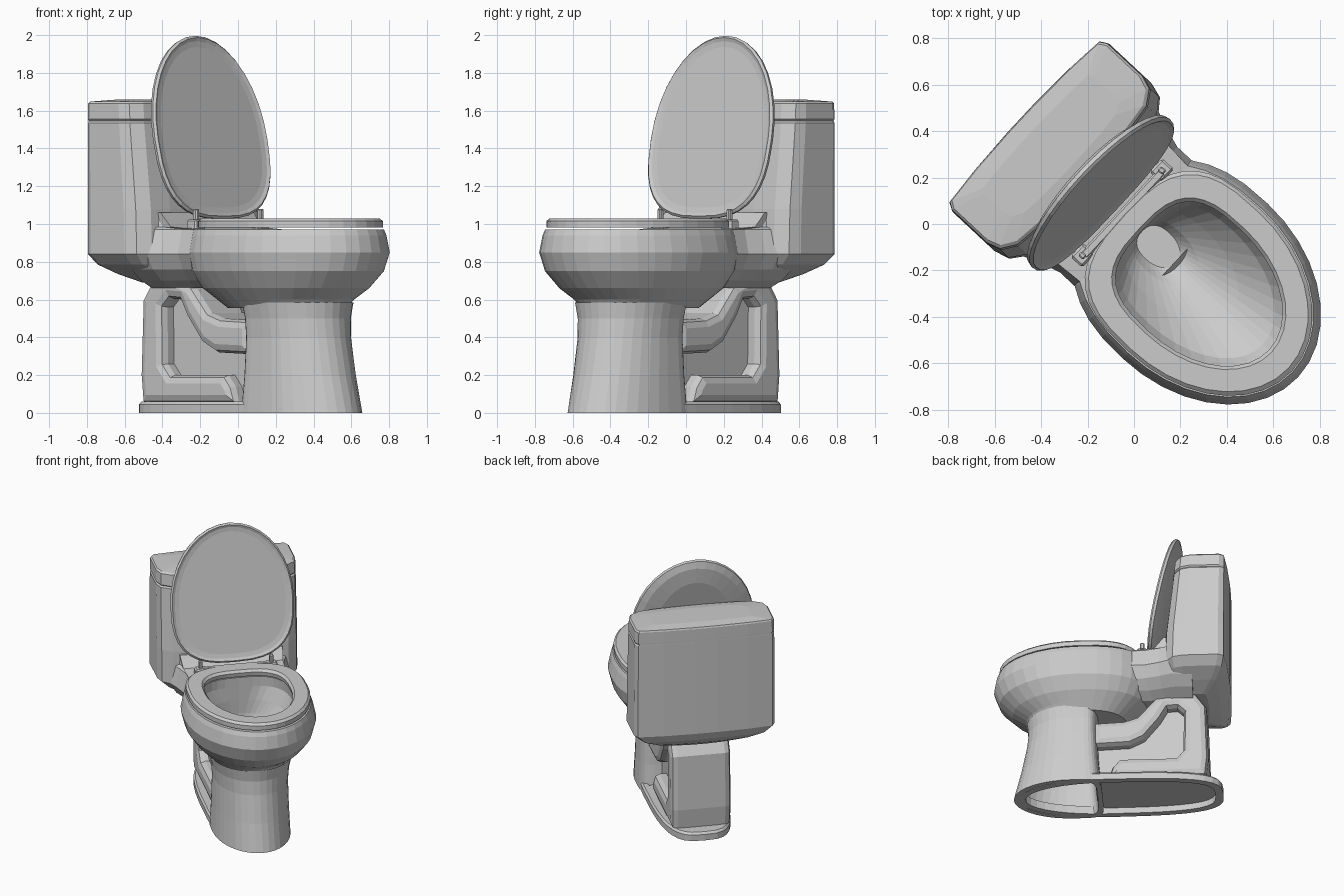
import bpy, bmesh, math
from mathutils import Matrix, Vector

if "Cube" in bpy.data.objects:
    bpy.data.objects.remove(bpy.data.objects["Cube"])

TURN = Matrix.Rotation(math.radians(-43), 4, 'Z')   # modelled facing +x, then turned
N = 36


def finish(name, bm):
    bmesh.ops.recalc_face_normals(bm, faces=bm.faces)
    bm.transform(TURN)
    me = bpy.data.meshes.new(name)
    bm.to_mesh(me)
    bm.free()
    ob = bpy.data.objects.new(name, me)
    bpy.context.collection.objects.link(ob)
    return ob


def loft(name, rings, wrap=False):
    """Skin a stack of equal rings; cap the ends, or wrap last to first."""
    bm = bmesh.new()
    vs = [[bm.verts.new(p) for p in r] for r in rings]
    n = len(rings[0])
    pairs = list(zip(vs, vs[1:])) + ([(vs[-1], vs[0])] if wrap else [])
    for a, b in pairs:
        for i in range(n):
            j = (i + 1) % n
            bm.faces.new((a[i], a[j], b[j], b[i]))
    if not wrap:
        bm.faces.new(vs[0])
        bm.faces.new(vs[-1])
    return finish(name, bm)


def egg(z, back, front, hw, cx=0.36, e=2.5):
    """Elliptical front half, superelliptical (squarer) back half."""
    pts = []
    for i in range(N):
        t = 2 * math.pi * i / N
        c, s = math.cos(t), math.sin(t)
        if c >= 0:
            pts.append((cx + (front - cx) * c, hw * s, z))
        else:
            pts.append((cx - (cx - back) * abs(c) ** (2 / e),
                        hw * math.copysign(abs(s) ** (2 / e), s), z))
    return pts


def mirror_ring(half, z, kx=1, ky=1, px=0):
    """Mirror a half outline across y=0 and scale it about x=px."""
    full = half + [(x, -y) for x, y in reversed(half)]
    return [(px + (x - px) * kx, y * ky, z) for x, y in full]


def block(name, lo, hi, bevel=0.0):
    bm = bmesh.new()
    bmesh.ops.create_cube(bm, size=1)
    lo, hi = Vector(lo), Vector(hi)
    for v in bm.verts:
        v.co = (lo + hi) / 2 + v.co * (hi - lo)
    if bevel:
        bmesh.ops.bevel(bm, geom=bm.edges[:], offset=bevel, segments=1, affect='EDGES')
    return finish(name, bm)


def side_profile(name, pts, hw, bevel=0.0):
    """Extrude an XZ profile across y and round its side rims."""
    bm = bmesh.new()
    f = bm.faces.new([bm.verts.new((x, -hw, z)) for x, z in pts])
    new = bmesh.ops.extrude_face_region(bm, geom=[f])["geom"]
    moved = [v for v in new if isinstance(v, bmesh.types.BMVert)]
    bmesh.ops.translate(bm, vec=(0, 2 * hw, 0), verts=moved)
    if bevel:
        rim = [e for e in bm.edges if abs(e.verts[0].co.y - e.verts[1].co.y) < 0.01]
        bmesh.ops.bevel(bm, geom=rim, offset=bevel, segments=2, profile=0.5, affect='EDGES')
    return finish(name, bm)


# Bowl: outer wall, rim, inner wall down to the drain
H = dict(e=3)
loft("bowl", [
    egg(0.555, 0.04, 0.71, 0.265), egg(0.60, -0.02, 0.745, 0.31),
    egg(0.66, -0.10, 0.84, 0.37), egg(0.75, -0.15, 0.93, 0.432),
    egg(0.85, -0.16, 0.967, 0.457), egg(0.94, -0.15, 0.95, 0.437),
    egg(0.972, -0.15, 0.935, 0.424),
    egg(0.972, 0.03, 0.82, 0.31, **H), egg(0.90, 0.03, 0.83, 0.315, **H),
    egg(0.80, 0.03, 0.76, 0.27, 0.33), egg(0.70, 0.03, 0.57, 0.19, 0.25),
    egg(0.61, 0.04, 0.36, 0.11, 0.17), egg(0.53, 0.05, 0.20, 0.06, 0.13)])

# Pedestal: open shell below the bowl
D = dict(cx=0.42, e=5)
loft("pedestal", [
    egg(0.585, 0.24, 0.74, 0.285, **D), egg(0.50, 0.245, 0.73, 0.265, **D),
    egg(0.40, 0.245, 0.74, 0.255, **D), egg(0.20, 0.235, 0.78, 0.26, **D),
    egg(0.0, 0.215, 0.83, 0.268, **D),
    egg(0.0, 0.25, 0.79, 0.23, **D), egg(0.20, 0.27, 0.74, 0.22, **D),
    egg(0.54, 0.28, 0.69, 0.22, **D)], wrap=True)

# Base flange around the floor, with a pan under the rear part
B = dict(cx=0.2, e=3.3)
loft("base_flange", [egg(0, -0.62, 0.80, 0.262, **B), egg(0.045, -0.62, 0.80, 0.262, **B),
                     egg(0.06, -0.605, 0.785, 0.25, **B), egg(0.06, -0.565, 0.75, 0.215, **B),
                     egg(0, -0.565, 0.75, 0.215, **B)], wrap=True)
loft("base_pan", [egg(z, -0.575, 0.25, 0.22, cx=0.2, e=3.3) for z in (0.045, 0.058)])

# Trapway: C-shaped pipe in side profile, with a recessed web inside it
trap = [(-.51, .05), (-.525, .2), (-.51, .60), (-.44, .70), (-.26, .72), (-.15, .67), (-.03, .53),
        (.06, .50), (.27, .49), (.27, .31), (.02, .32), (-.08, .37), (-.19, .51), (-.24, .60),
        (-.31, .605), (-.355, .56), (-.35, .26), (-.30, .20), (.09, .20), (.14, .14), (.17, .05)]
side_profile("trapway", trap, 0.212, 0.045)
web = [(-.42, .05), (-.42, .64), (-.20, .64), (-.04, .45), (.26, .42), (.26, .05)]
side_profile("trapway_web", web, 0.12)

# Tank with tapering underside and forward-sloping front, and its lid
half = [(-.668, .08), (-.66, .3), (-.643, .475), (-.605, .495), (-.36, .495), (-.29, .475),
        (-.24, .41), (-.222, .28), (-.215, .08)]
T = lambda z, kx=1, ky=1, px=-0.42: mirror_ring(half, z, kx, ky, px)
BACK = -0.66
loft("tank", [T(.69, .6, .42, -.3), T(.735, .78, .66, -.34), T(.785, .92, .88), T(.84),
              T(1.08, .98, 1, BACK), T(1.535, .86, .995, BACK), T(1.545, .84, .98, BACK)])
loft("tank_lid", [T(1.545, .84, .98, BACK), T(1.555, .86, .995, BACK), T(1.637, .84, .99, BACK),
                  T(1.648, .80, .97, BACK + .02), T(1.658, .5, .7, -.52)])

# Neck joining tank to bowl, with a slope up at the tank front
neck = [(-.42, .43), (-.26, .43), (-.19, .40), (-.09, .37), (.0, .37)]
loft("neck", [mirror_ring(neck, z, kx, ky, -.42) for z, kx, ky in
              [(.66, .85, .5), (.70, .92, .7), (.76, .98, .88), (.84, 1, 1), (.972, 1, .92),
               (.985, .62, .95), (1.06, .47, .98)]])

# Seat ring
S = dict(e=3)
loft("seat", [egg(0.982, -0.07, 0.93, 0.418, **S), egg(1.015, -0.07, 0.93, 0.418, **S),
              egg(1.03, -0.055, 0.91, 0.403, **S), egg(1.03, 0.03, 0.81, 0.31, **H),
              egg(1.012, 0.045, 0.795, 0.295, **H), egg(0.982, 0.04, 0.80, 0.30, **H)], wrap=True)

# Raised lid: egg shape stood up and leaned back, domed behind
tilt = math.radians(11.8)
up = Vector((-math.sin(tilt), 0, math.cos(tilt)))
out = Vector((math.cos(tilt), 0, math.sin(tilt)))


def lid_ring(depth, inset):
    flat = egg(0, inset, 0.99 - inset, 0.436 - inset, cx=0.43, e=2.8)
    return [Vector((-0.095, y, 1.03)) + up * h + out * depth for h, y, _ in flat]


loft("lid", [lid_ring(-0.012, 0.06), lid_ring(-0.008, 0.03), lid_ring(0, 0.012),
             lid_ring(-0.012, 0), lid_ring(-0.03, 0.004), lid_ring(-0.05, 0.05),
             lid_ring(-0.066, 0.16)])

# Hinges and the bar between them
for side, name in ((-1, "left"), (1, "right")):
    y = side * 0.25
    block(name + "_hinge_foot", (-0.105, y - 0.04, 0.965), (-0.035, y + 0.04, 1.025), 0.01)
    block(name + "_hinge_post", (-0.085, y - 0.013, 1.0), (-0.055, y + 0.013, 1.08), 0.006)
block("hinge_bar", (-0.085, -0.25, 0.995), (-0.045, 0.25, 1.028), 0.008)
